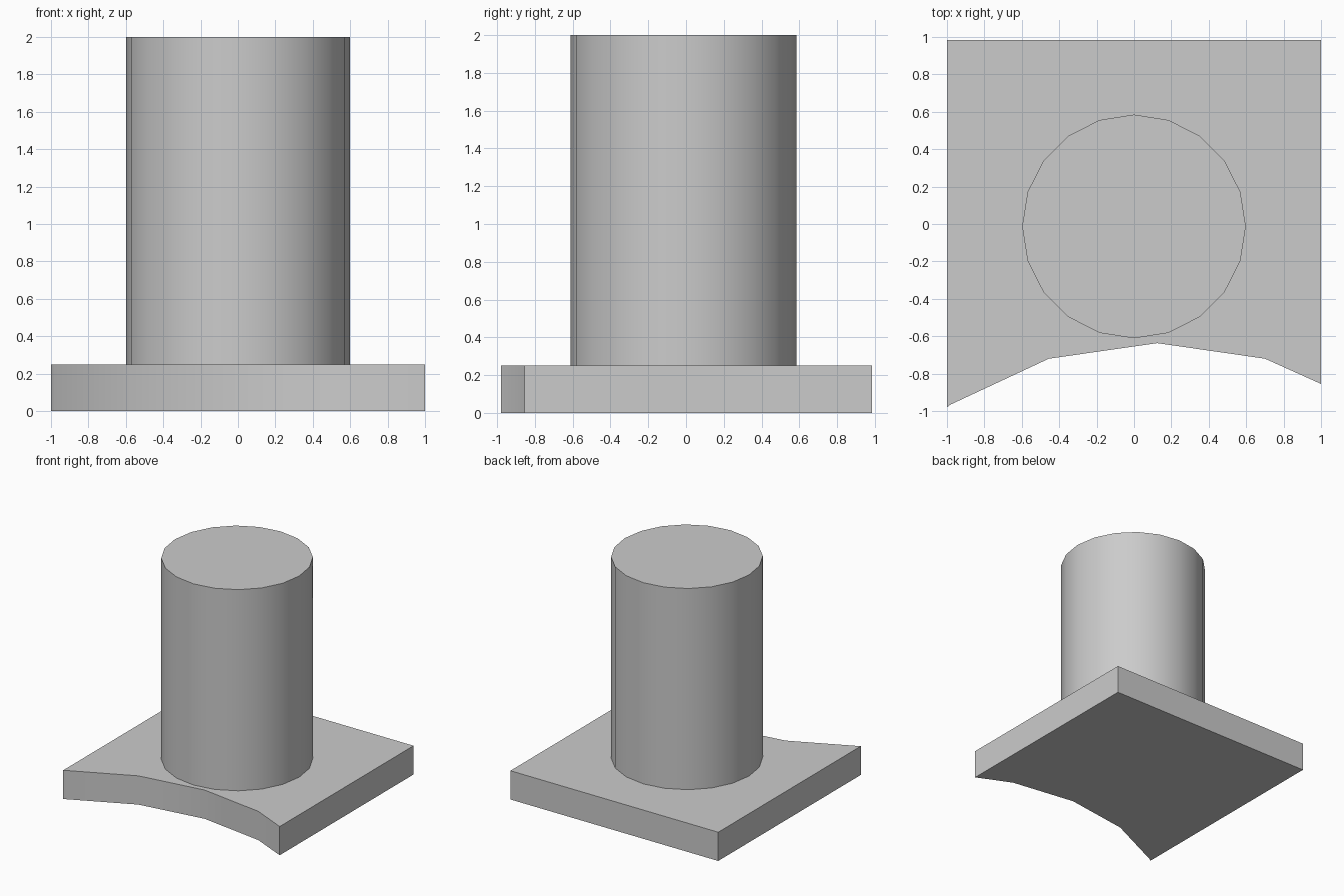
import bpy
import bmesh
import math

cube = bpy.data.objects.get("Cube")
if cube:
    bpy.data.objects.remove(cube, do_unlink=True)

PLATE_TOP = 0.25
HEIGHT = 2.0

# Single plain grey
grey = bpy.data.materials.new("light_grey")
grey.use_nodes = True
colour = (0.6, 0.6, 0.6, 1.0)
grey.diffuse_color = colour
grey.node_tree.nodes["Principled BSDF"].inputs["Base Color"].default_value = colour


def extrude_outline(name, outline, bottom, top):
    """Prism standing on a counter-clockwise outline."""
    bm = bmesh.new()
    base = bm.faces.new([bm.verts.new((x, y, bottom)) for x, y in outline])
    lifted = bmesh.ops.extrude_face_region(bm, geom=[base], use_keep_orig=True)
    verts = [v for v in lifted["geom"] if isinstance(v, bmesh.types.BMVert)]
    bmesh.ops.translate(bm, verts=verts, vec=(0, 0, top - bottom))
    bmesh.ops.recalc_face_normals(bm, faces=bm.faces)
    mesh = bpy.data.meshes.new(name)
    bm.to_mesh(mesh)
    bm.free()
    mesh.materials.append(grey)
    obj = bpy.data.objects.new(name, mesh)
    bpy.context.collection.objects.link(obj)
    bpy.ops.object.select_all(action="DESELECT")
    obj.select_set(True)
    bpy.context.view_layer.objects.active = obj
    bpy.ops.object.shade_smooth_by_angle(angle=math.radians(30))
    return obj


# Square base plate with a shallow curved bite out of its front edge
front_curve = [(-1, -0.98), (-0.98, -0.965), (-0.455, -0.72),
               (0.125, -0.637), (0.70, -0.72), (1, -0.855)]
extrude_outline("base_plate", front_curve + [(1, 0.985), (-1, 0.985)], 0, PLATE_TOP)

# Round column
SIDES, RADIUS, CENTRE_Y = 20, 0.598, -0.013
circle = [(RADIUS * math.cos(math.tau * i / SIDES),
           CENTRE_Y + RADIUS * math.sin(math.tau * i / SIDES)) for i in range(SIDES)]
extrude_outline("column", circle, PLATE_TOP, HEIGHT)
